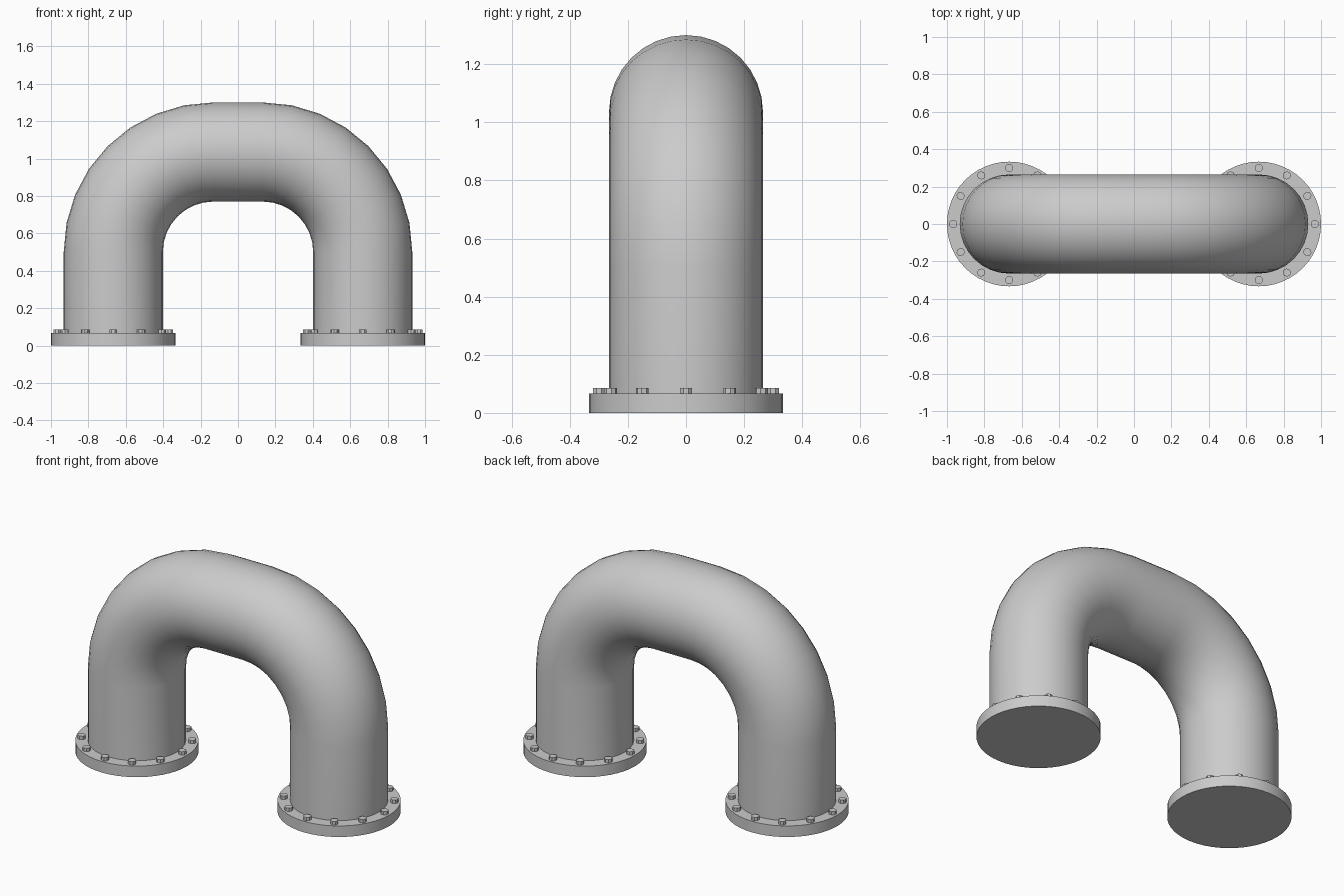
import bpy, bmesh
from math import sin, cos, pi, radians

if "Cube" in bpy.data.objects:
    bpy.data.objects.remove(bpy.data.objects["Cube"])

LEG_X, PIPE_R, BEND_R, BEND_Z = 0.667, 0.265, 0.535, 0.5
FLANGE_R, FLANGE_H = 0.333, 0.066
SIDES, BEND_STEPS = 32, 8


def smooth(ob):
    bpy.ops.object.select_all(action='DESELECT')
    ob.select_set(True)
    bpy.context.view_layer.objects.active = ob
    bpy.ops.object.shade_smooth_by_angle(angle=radians(35))


def cylinder(name, radius, z0, z1, x, y, sides, turn=0.0):
    bpy.ops.mesh.primitive_cylinder_add(vertices=sides, radius=radius, depth=z1 - z0,
                                        location=(x, y, (z0 + z1) / 2), rotation=(0, 0, turn))
    ob = bpy.context.object
    ob.name = name
    return ob


# Pipe path: (x, z, direction of the ring's outward axis) for the right half, then mirrored
half = [(LEG_X, FLANGE_H / 2, 0.0)]
for i in range(BEND_STEPS + 1):
    a = pi / 2 * i / BEND_STEPS
    half.append((LEG_X - BEND_R + BEND_R * cos(a), BEND_Z + BEND_R * sin(a), a))
path = half + [(-x, z, pi - a) for x, z, a in reversed(half)]

# U-shaped pipe: rings swept along the path
bm = bmesh.new()
rings = []
for x, z, a in path:
    ring = []
    for k in range(SIDES):
        t = 2 * pi * k / SIDES
        out = PIPE_R * cos(t)
        ring.append(bm.verts.new((x + out * cos(a), PIPE_R * sin(t), z + out * sin(a))))
    rings.append(ring)
for r0, r1 in zip(rings, rings[1:]):
    for k in range(SIDES):
        n = (k + 1) % SIDES
        bm.faces.new((r0[k], r0[n], r1[n], r1[k]))
bm.faces.new(rings[0])
bm.faces.new(rings[-1])
bmesh.ops.recalc_face_normals(bm, faces=bm.faces)
mesh = bpy.data.meshes.new("pipe")
bm.to_mesh(mesh)
bm.free()
pipe = bpy.data.objects.new("pipe", mesh)
bpy.context.collection.objects.link(pipe)
smooth(pipe)

# Flanges with a ring of twelve bolts each
for side, sx in (("left", -1), ("right", 1)):
    smooth(cylinder(f"{side}_flange", FLANGE_R, 0, FLANGE_H, sx * LEG_X, 0, 48))
    for k in range(12):
        t = 2 * pi * k / 12
        cylinder(f"{side}_bolt_{k + 1}", 0.022, FLANGE_H - 0.01, 0.086,
                 sx * LEG_X + 0.3 * cos(t), 0.3 * sin(t), 8, t + pi / 8)
